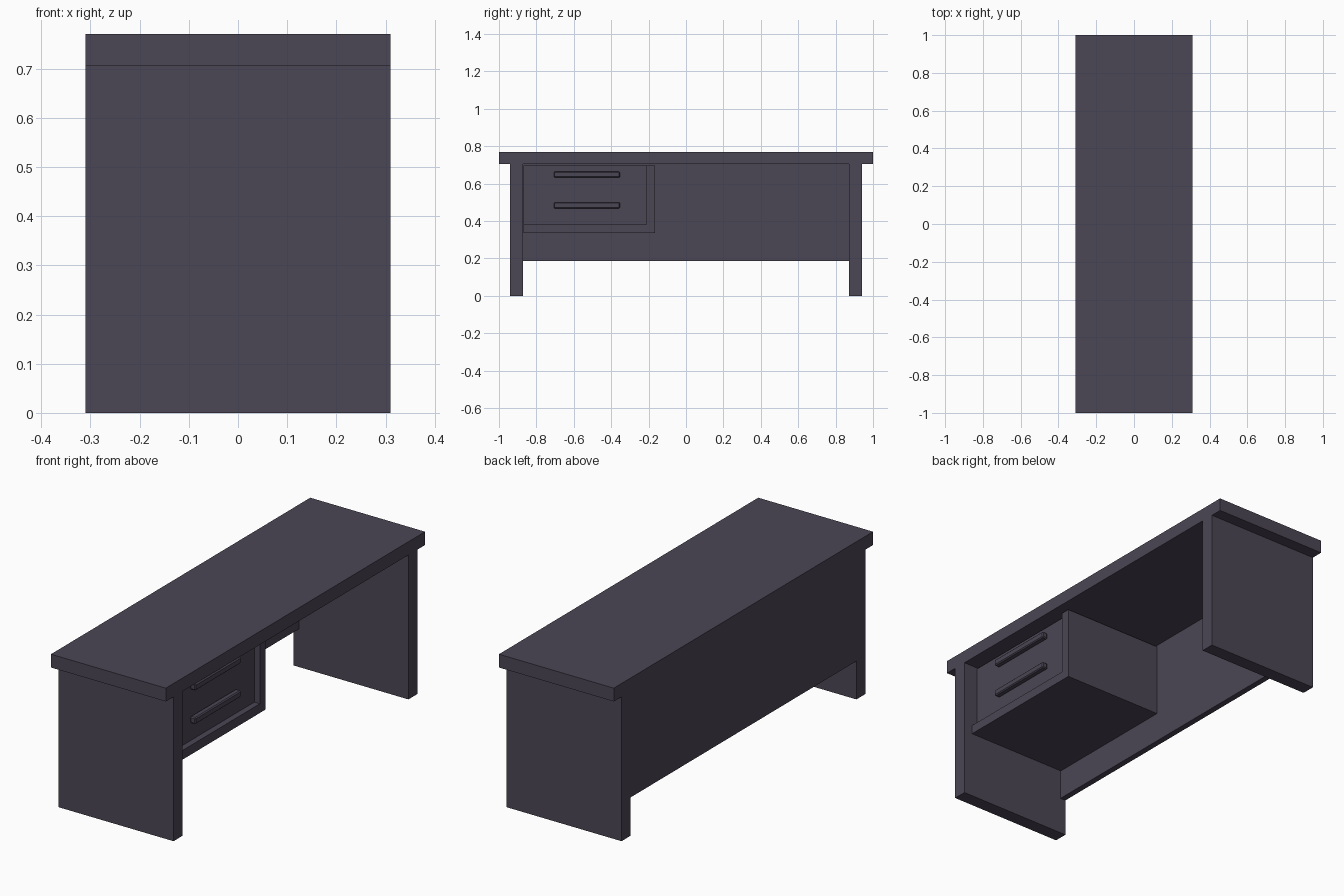
import bpy

# Remove the default cube
cube = bpy.data.objects.get("Cube")
if cube:
    bpy.data.objects.remove(cube, do_unlink=True)

# Single dark finish
finish = bpy.data.materials.new("dark_plum_grey")
finish.use_nodes = True
colour = (0.07, 0.061, 0.09, 1)
finish.diffuse_color = colour
finish.node_tree.nodes["Principled BSDF"].inputs["Base Color"].default_value = colour


def box(name, x, y, z, bevel=0):
    """Board spanning the given (low, high) ranges."""
    spans = (x, y, z)
    bpy.ops.mesh.primitive_cube_add(size=1, location=[(a + b) / 2 for a, b in spans])
    ob = bpy.context.object
    ob.name = name
    ob.scale = [b - a for a, b in spans]
    bpy.ops.object.transform_apply(location=False, rotation=False, scale=True)
    ob.data.materials.append(finish)
    if bevel:
        mod = ob.modifiers.new("soft_edges", 'BEVEL')
        mod.width = bevel
        mod.segments = 1
    return ob


DEPTH = 0.31
UNDERSIDE = 0.705
LEG_IN, LEG_OUT = 0.872, 0.94

# Desk top, end panels and rear panel
box("desk_top", (-DEPTH, DEPTH), (-1, 1), (UNDERSIDE, 0.77))
box("front_leg_panel", (-DEPTH, DEPTH), (-LEG_OUT, -LEG_IN), (0, UNDERSIDE))
box("back_leg_panel", (-DEPTH, DEPTH), (LEG_IN, LEG_OUT), (0, UNDERSIDE))
box("modesty_panel", (-DEPTH, -0.28), (-LEG_IN, LEG_IN), (0.187, UNDERSIDE))

# Drawer cabinet with a raised rim below and beside the drawer face
FACE, RIM = 0.235, 0.265
LOW, TOP = 0.335, 0.698
NEAR, FAR = -0.87, -0.165
box("drawer_cabinet", (-0.28, FACE), (NEAR, FAR), (LOW, TOP))
box("cabinet_bottom_rim", (FACE, RIM), (NEAR, FAR), (LOW, 0.38))
box("cabinet_side_rim", (FACE, RIM), (-0.21, FAR), (0.38, TOP))

# Drawer handles
for name, z in (("upper_handle", 0.648), ("lower_handle", 0.484)):
    box(name, (FACE, RIM), (-0.707, -0.353), (z - 0.016, z + 0.016), bevel=0.005)
